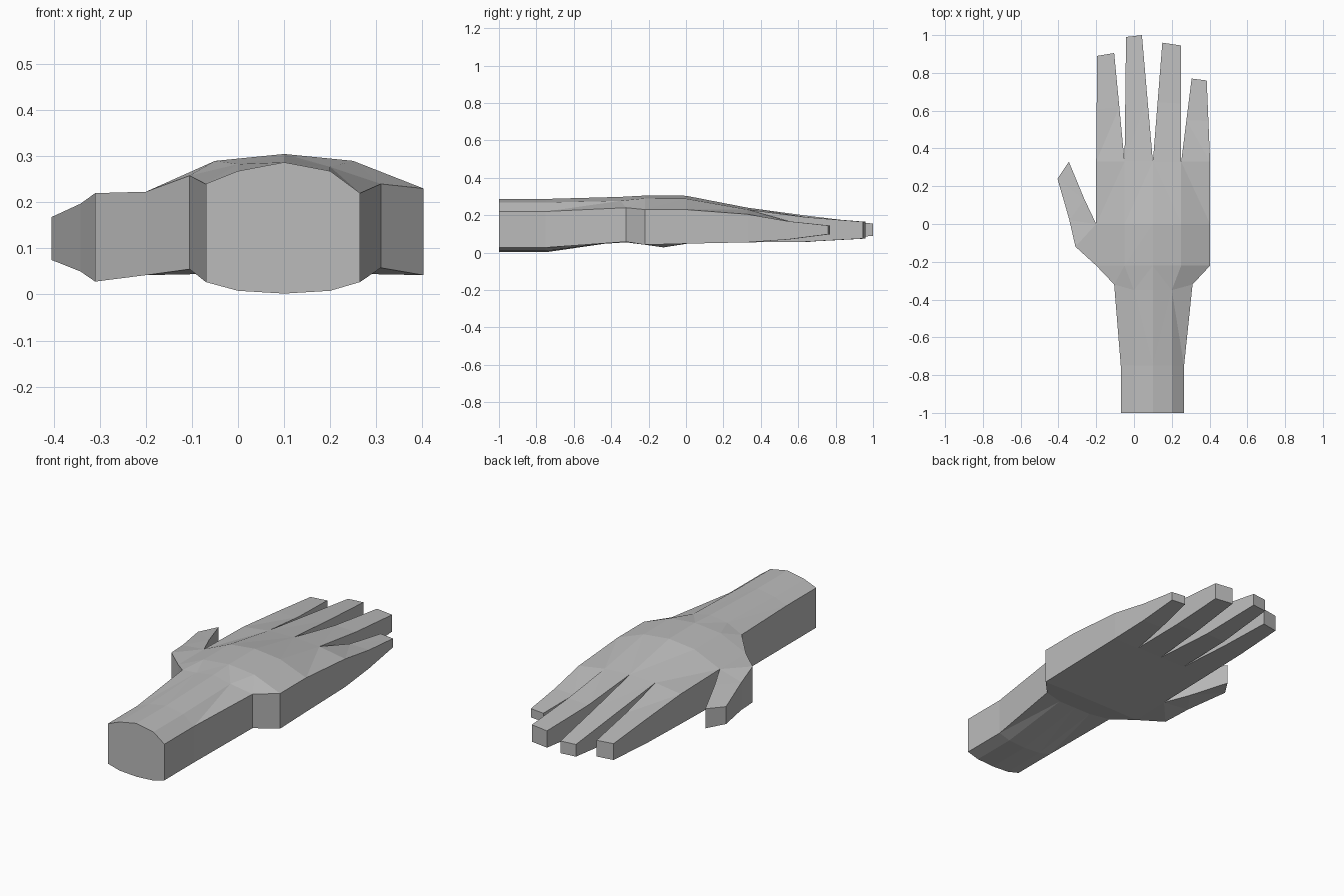
import bpy, bmesh

if "Cube" in bpy.data.objects:
    bpy.data.objects.remove(bpy.data.objects["Cube"])

bm = bmesh.new()


def section(xs, ys, top, bottom):
    """Row of paired (upper, lower) vertices across the hand."""
    return [(bm.verts.new((x, y, t)), bm.verts.new((x, y, b)))
            for x, y, t, b in zip(xs, ys, top, bottom)]


def cap(row, flip=False):
    """Close the end of a loft."""
    loop = [p[0] for p in row] + [p[1] for p in reversed(row)]
    bm.faces.new(loop[::-1] if flip else loop)


def loft(a, b, left=True, right=True):
    """Join two rows with upper, lower and optional side faces."""
    for i in range(len(a) - 1):
        bm.faces.new((a[i][0], a[i + 1][0], b[i + 1][0], b[i][0]))
        bm.faces.new((a[i][1], b[i][1], b[i + 1][1], a[i + 1][1]))
    if left:
        bm.faces.new((a[0][0], b[0][0], b[0][1], a[0][1]))
    if right:
        bm.faces.new((a[-1][0], a[-1][1], b[-1][1], b[-1][0]))


# Forearm, wrist and palm rows
arm_x = (-.07, 0, .1, .2, .265)
palm_x = (-.2, -.05, .1, .25, .403)
arm_top = (.24, .268, .287, .268, .22)
arm_bottom = (.027, .008, .002, .008, .027)
rows = [
    section(arm_x, (-1,) * 5, arm_top, arm_bottom),
    section(arm_x, (-.75,) * 5, arm_top, arm_bottom),
    section((-.105, 0, .1, .2, .31), (-.32, -.35, -.35, -.35, -.32),
            (.258, .283, .298, .277, .24), (.055, .06, .06, .06, .058)),
    section(palm_x, (-.22,) * 5, (.223, .29, .305, .29, .23), (.042, .045, .045, .045, .042)),
    section(palm_x, (0,) * 5, (.222, .288, .304, .288, .23), (.048,) * 5),
    section(palm_x, (.33,) * 5, (.215, .235, .24, .23, .205), (.055,) * 5),
]
for i in range(len(rows) - 1):
    loft(rows[i], rows[i + 1], left=(i != 3))
cap(rows[0], True)

# Fingers: tip corners, knuckle height range, tip height range
fingers = [
    ((-.195, .89), (-.105, .905), (.19, .06), (.162, .075)),
    ((-.042, .99), (.042, 1.0), (.195, .058), (.155, .09)),
    ((.15, .96), (.25, .945), (.19, .058), (.165, .075)),
    ((.305, .77), (.385, .76), (.168, .07), (.145, .098)),
]
base = rows[-1]
for i, (l, r, knuckle, end) in enumerate(fingers):
    root = base[i:i + 2]
    mid_x = [(p[0].co.x + q[0]) / 2 for p, q in zip(root, (l, r))]
    mid_y = [(.33 + q[1]) / 2 for q in (l, r)]
    mid = section(mid_x, mid_y, knuckle[:1] * 2, knuckle[1:] * 2)
    tip = section((l[0], r[0]), (l[1], r[1]), end[:1] * 2, end[1:] * 2)
    loft(root, mid)
    loft(mid, tip)
    cap(tip)

# Thumb growing from the open side of the palm
heel, crotch = rows[3][0], rows[4][0]
ball = section((-.31,), (-.12,), (.22,), (.028,))[0]
joint = section((-.342, -.262), (.02, .13), (.197, .205), (.05, .055))
tip = section((-.405, -.345), (.24, .33), (.168, .175), (.075, .07))
bm.faces.new((heel[0], crotch[0], ball[0]))
bm.faces.new((heel[1], ball[1], crotch[1]))
bm.faces.new((heel[0], ball[0], ball[1], heel[1]))
loft([ball, crotch], joint)
loft(joint, tip)
cap(tip)

# Finish the hand mesh
bmesh.ops.triangulate(bm, faces=[f for f in bm.faces if len(f.verts) == 4])
bmesh.ops.recalc_face_normals(bm, faces=bm.faces)
mesh = bpy.data.meshes.new("hand")
bm.to_mesh(mesh)
bm.free()
hand = bpy.data.objects.new("hand", mesh)
bpy.context.collection.objects.link(hand)
grey = bpy.data.materials.new("light grey")
grey.diffuse_color = (.5, .5, .5, 1)
grey.use_nodes = True
grey.node_tree.nodes["Principled BSDF"].inputs["Base Color"].default_value = grey.diffuse_color
mesh.materials.append(grey)
